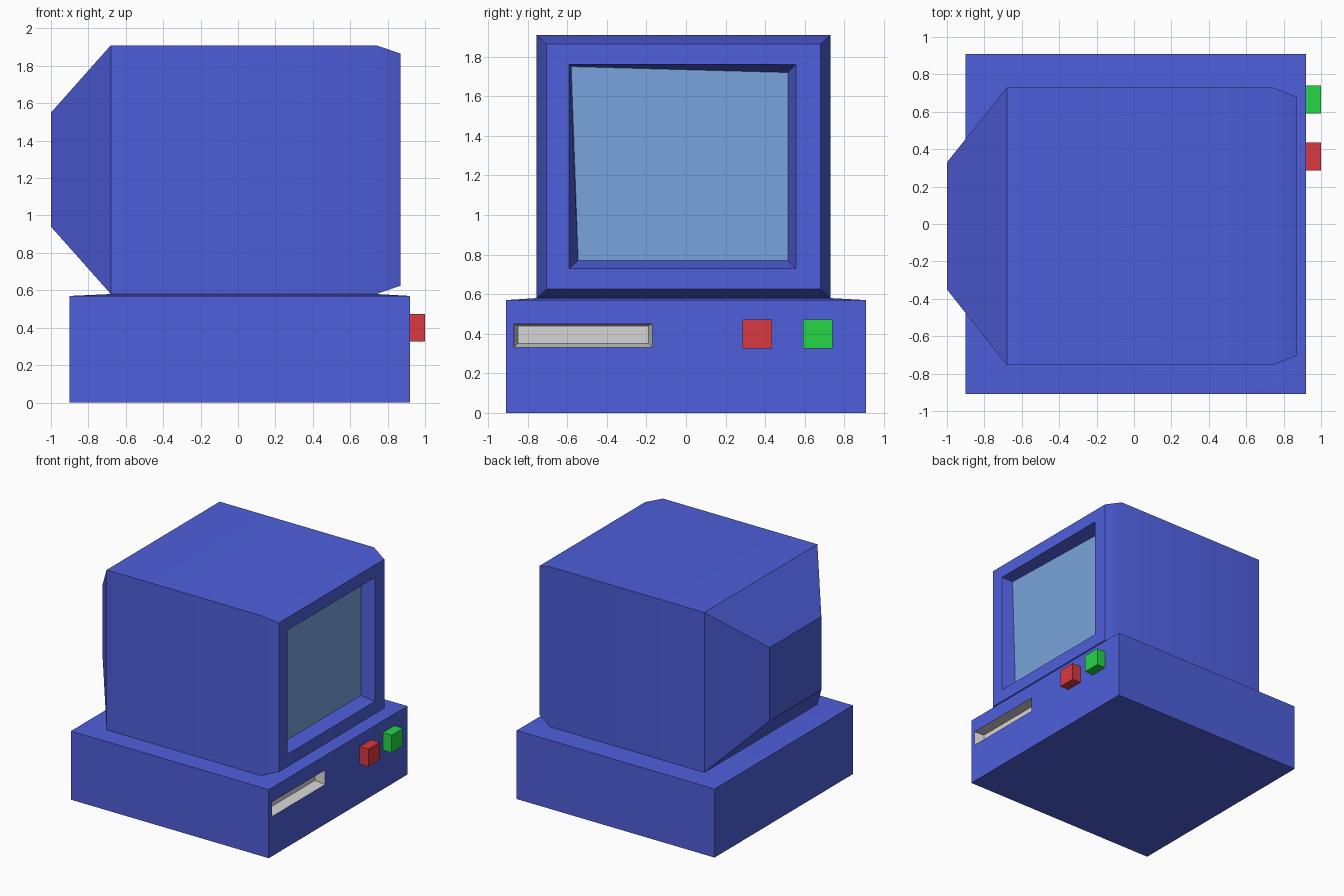
import bpy
import bmesh
import math

cube = bpy.data.objects.get("Cube")
if cube:
    bpy.data.objects.remove(cube, do_unlink=True)


def material(name, *srgb):
    """Flat material from display colour values, stored as linear."""
    linear = [((c / 255 + 0.055) / 1.055) ** 2.4 for c in srgb]
    mat = bpy.data.materials.new(name)
    mat.use_nodes = True
    mat.diffuse_color = (*linear, 1)
    mat.node_tree.nodes["Principled BSDF"].inputs["Base Color"].default_value = (*linear, 1)
    return mat


blue = material("case blue", 78, 95, 219)
glass = material("screen blue", 121, 164, 220)
grey = material("slot grey", 214, 214, 214)
red = material("button red", 218, 56, 64)
green = material("button green", 37, 214, 70)


def rect_x(x, y0, y1, z0, z1):
    """Rectangle facing along x."""
    return [(x, y0, z0), (x, y1, z0), (x, y1, z1), (x, y0, z1)]


def rect_z(z, x0, x1, y0, y1):
    """Rectangle facing along z."""
    return [(x0, y0, z), (x1, y0, z), (x1, y1, z), (x0, y1, z)]


def loft(name, rings, mats, accent_from=None):
    """Skin four-cornered rings and cap both ends; bands from accent_from on use the second material."""
    bm = bmesh.new()
    loops = [[bm.verts.new(p) for p in ring] for ring in rings]
    bm.faces.new(loops[0])
    for band, (a, b) in enumerate(zip(loops, loops[1:])):
        for i in range(4):
            j = (i + 1) % 4
            face = bm.faces.new((a[i], a[j], b[j], b[i]))
            if accent_from is not None and band >= accent_from:
                face.material_index = 1
    end = bm.faces.new(loops[-1])
    end.material_index = len(mats) - 1
    bmesh.ops.recalc_face_normals(bm, faces=bm.faces)
    mesh = bpy.data.meshes.new(name)
    bm.to_mesh(mesh)
    bm.free()
    obj = bpy.data.objects.new(name, mesh)
    bpy.context.collection.objects.link(obj)
    for mat in mats:
        mesh.materials.append(mat)
    bpy.ops.object.select_all(action="DESELECT")
    obj.select_set(True)
    bpy.context.view_layer.objects.active = obj
    bpy.ops.object.shade_smooth_by_angle(angle=math.radians(30))
    return obj


# Base unit with a recessed disk slot in its face
loft("base_unit", [
    rect_x(-0.9, -0.91, 0.91, 0, 0.57),
    rect_x(0.92, -0.91, 0.91, 0, 0.57),
    rect_x(0.92, -0.87, -0.17, 0.33, 0.45),
    rect_x(0.84, -0.85, -0.19, 0.35, 0.44),
], [blue, grey], accent_from=2)

# Shallow sloped lid joining the base to the monitor
loft("base_lid", [
    rect_z(0.565, -0.9, 0.92, -0.91, 0.91),
    rect_z(0.57, -0.9, 0.92, -0.91, 0.91),
    rect_z(0.58, -0.68, 0.74, -0.755, 0.73),
], [blue])

# Monitor: tapered back, straight body, chamfered bezel, recessed slightly skewed screen
loft("monitor", [
    rect_x(-1.0, -0.35, 0.33, 0.94, 1.55),
    rect_x(-0.68, -0.755, 0.73, 0.58, 1.91),
    rect_x(0.74, -0.755, 0.73, 0.58, 1.91),
    rect_x(0.87, -0.705, 0.68, 0.625, 1.865),
    rect_x(0.87, -0.59, 0.555, 0.73, 1.76),
    [(0.77, -0.545, 0.77), (0.77, 0.515, 0.77), (0.77, 0.515, 1.72), (0.77, -0.58, 1.75)],
], [blue, glass])

# Push buttons
for name, y, mat in (("red_button", 0.285, red), ("green_button", 0.59, green)):
    loft(name, [rect_x(x, y, y + 0.15, 0.325, 0.472) for x in (0.91, 1.0)], [mat])
